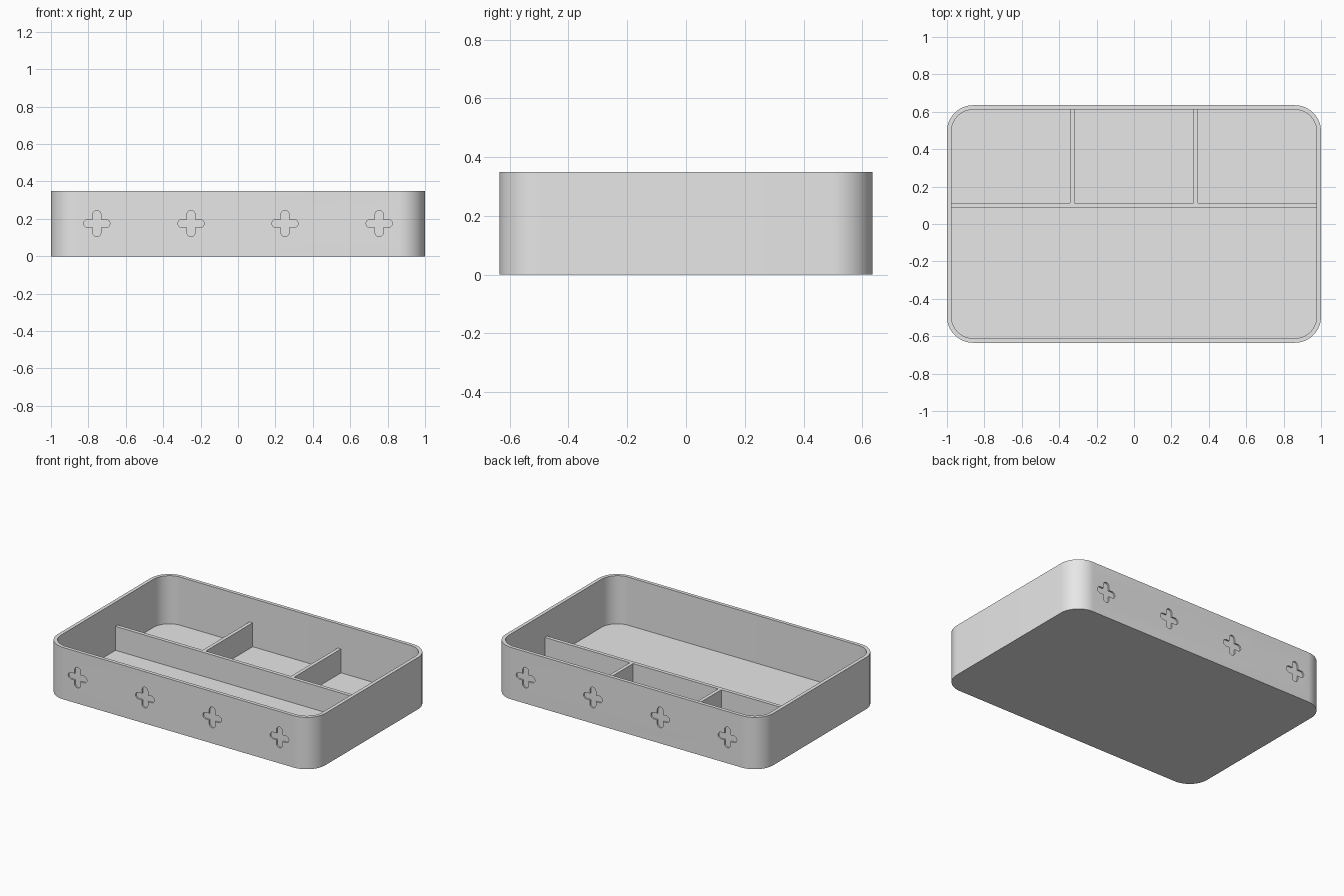
import bpy, bmesh, math
from mathutils import Vector

if "Cube" in bpy.data.objects:
    bpy.data.objects.remove(bpy.data.objects["Cube"], do_unlink=True)

LENGTH, DEPTH, HEIGHT = 2.0, 1.27, 0.35
WALL, FLOOR, RADIUS = 0.024, 0.025, 0.14
DIVIDER_TOP = 0.187

grey = bpy.data.materials.new("plain grey")
grey.use_nodes = True
colour = (0.8, 0.8, 0.8, 1)
grey.diffuse_color = colour
grey.node_tree.nodes["Principled BSDF"].inputs["Base Color"].default_value = colour


def finish(bm, name):
    bmesh.ops.recalc_face_normals(bm, faces=bm.faces)
    mesh = bpy.data.meshes.new(name)
    bm.to_mesh(mesh)
    bm.free()
    mesh.materials.append(grey)
    obj = bpy.data.objects.new(name, mesh)
    bpy.context.collection.objects.link(obj)
    return obj


def rounded_loop(bm, inset, z, steps=16):
    """Ring of vertices around a rounded rectangle."""
    ring = []
    for quarter, (sx, sy) in enumerate([(1, 1), (-1, 1), (-1, -1), (1, -1)]):
        cx, cy = sx * (LENGTH / 2 - RADIUS), sy * (DEPTH / 2 - RADIUS)
        for i in range(steps + 1):
            a = math.pi / 2 * (quarter + i / steps)
            r = RADIUS - inset
            ring.append(bm.verts.new((cx + r * math.cos(a), cy + r * math.sin(a), z)))
    return ring


def bridge(bm, a, b):
    for i in range(len(a)):
        j = (i + 1) % len(a)
        bm.faces.new((a[i], a[j], b[j], b[i]))


def box(name, low, high):
    bm = bmesh.new()
    bmesh.ops.create_cube(bm, size=1)
    low, high = Vector(low), Vector(high)
    for v in bm.verts:
        v.co = (low + high) / 2 + v.co * (high - low)
    return finish(bm, name)


# Hollow tray: outside wall, rim, inside wall, floor
bm = bmesh.new()
rings = [rounded_loop(bm, inset, z) for inset, z in
         [(0, 0), (0, HEIGHT), (WALL, HEIGHT), (WALL, FLOOR)]]
for lower, upper in zip(rings, rings[1:]):
    bridge(bm, lower, upper)
bm.faces.new(rings[0])
bm.faces.new(rings[-1])
tray = finish(bm, "tray")


def plus_outline(reach=0.07, half=0.022, steps=8):
    """Plus sign with rounded arm ends."""
    points = []
    for arm in range(4):
        turn = arm * math.pi / 2
        local = [(reach - half + half * math.cos(a), half * math.sin(a))
                 for a in [math.pi * (i / steps - 0.5) for i in range(steps + 1)]]
        local.append((half, half))
        points += [(x * math.cos(turn) - y * math.sin(turn),
                    x * math.sin(turn) + y * math.cos(turn)) for x, y in local]
    return points


# Shallow plus-shaped recesses along the front and back
bm = bmesh.new()
for side in (-1, 1):
    for k in range(4):
        cx = (k - 1.5) * 0.503
        ends = [[bm.verts.new((cx + x, side * y, HEIGHT / 2 + z)) for x, z in plus_outline()]
                for y in (DEPTH / 2 - 0.01, DEPTH / 2 + 0.03)]
        bridge(bm, *ends)
        for end in ends:
            bm.faces.new(end)
cutter = finish(bm, "plus_cutter")
cutter.hide_render = True

cut = tray.modifiers.new("plus recesses", 'BOOLEAN')
cut.operation, cut.solver, cut.object = 'DIFFERENCE', 'EXACT', cutter
bpy.ops.object.select_all(action='DESELECT')
bpy.context.view_layer.objects.active = tray
tray.select_set(True)
bpy.ops.object.modifier_apply(modifier=cut.name)
bpy.data.objects.remove(cutter, do_unlink=True)
bpy.ops.object.shade_smooth_by_angle(angle=math.radians(30))

# Dividers: one long, two short behind it
inside_x, inside_y = LENGTH / 2 - WALL / 2, DEPTH / 2 - WALL / 2
box("long_divider", (-inside_x, 0.086, FLOOR / 2), (inside_x, 0.111, DIVIDER_TOP))
for name, x in (("right_divider", -0.33), ("left_divider", 0.33)):
    box(name, (x - 0.012, 0.1, FLOOR / 2), (x + 0.012, inside_y, DIVIDER_TOP - 0.0002))
